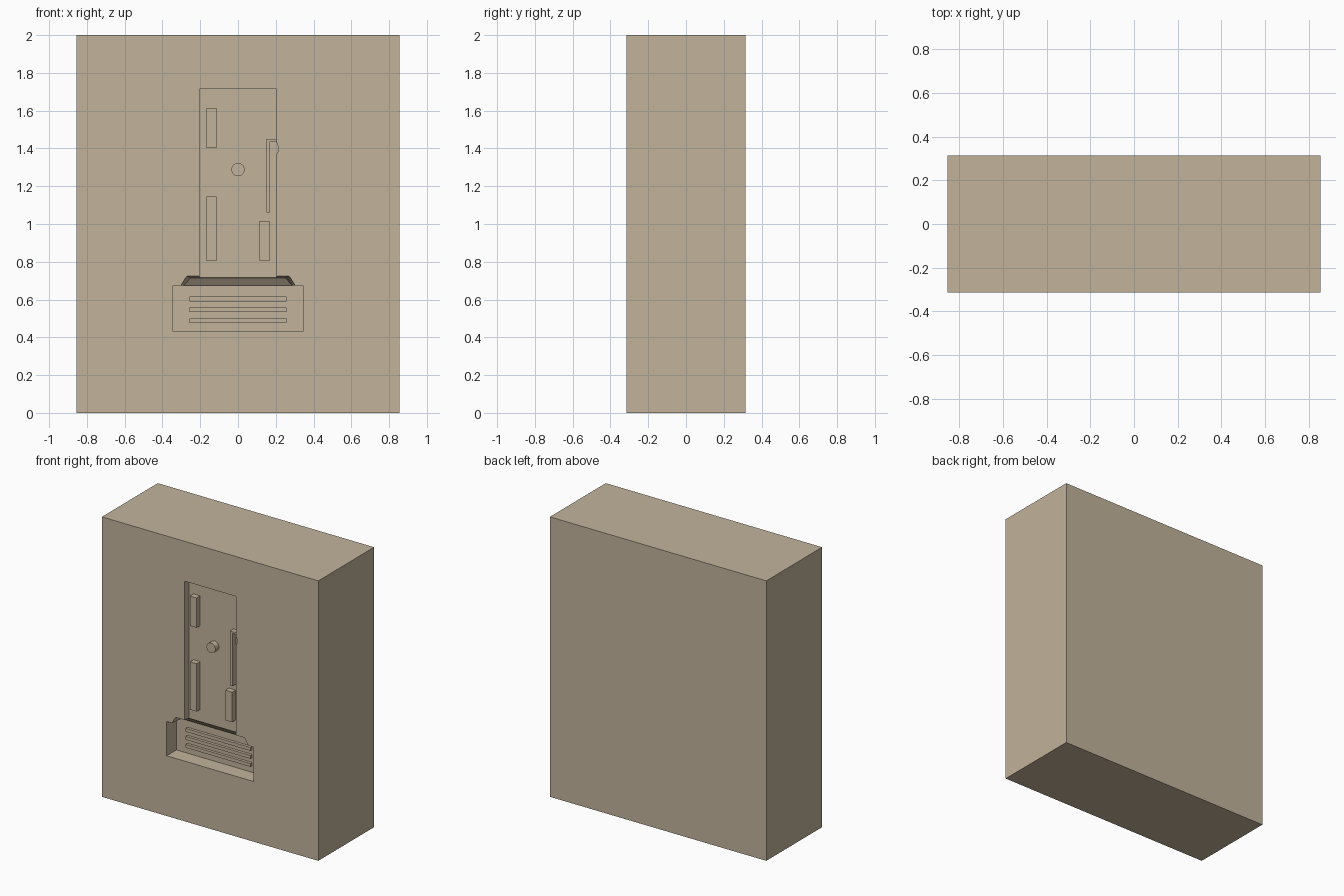
import bpy, bmesh, math
from mathutils import Vector, Matrix

if "Cube" in bpy.data.objects:
    bpy.data.objects.remove(bpy.data.objects["Cube"])

FRONT = -0.315          # y of the front face
OUT = 0.01              # how far cutters stick out of the front


def hull(name, pts):
    """Convex solid around a few points."""
    bm = bmesh.new()
    for p in pts:
        bm.verts.new(p)
    bmesh.ops.convex_hull(bm, input=bm.verts[:])
    bmesh.ops.dissolve_limit(bm, angle_limit=0.01, verts=bm.verts[:], edges=bm.edges[:])
    bmesh.ops.recalc_face_normals(bm, faces=bm.faces[:])
    me = bpy.data.meshes.new(name)
    bm.to_mesh(me)
    bm.free()
    ob = bpy.data.objects.new(name, me)
    bpy.context.collection.objects.link(ob)
    return ob


def prism(name, outline, d0, d1):
    """Front-view outline (x, z) swept between two depths behind the front."""
    return hull(name, [(x, FRONT + d, z) for d in (d0, d1) for x, z in outline])


def rect(x0, x1, z0, z1):
    return [(x0, z0), (x1, z0), (x1, z1), (x0, z1)]


block = prism("mould_block", rect(-0.855, 0.855, 0, 2), 0, 0.63)


def combine(ob, op):
    """Merge a helper solid into the block and remove the helper."""
    ob.hide_render = True
    mod = block.modifiers.new(ob.name, 'BOOLEAN')
    mod.operation, mod.object, mod.solver = op, ob, 'EXACT'
    bpy.context.view_layer.objects.active = block
    bpy.ops.object.modifier_apply(modifier=mod.name)
    bpy.data.objects.remove(ob)


# Cavity: tall upper recess, wide base recess, tapered neck, catch bump
combine(prism("upper_recess", rect(-0.203, 0.203, 0.69, 1.715), -OUT, 0.05), 'DIFFERENCE')
combine(prism("base_recess", rect(-0.343, 0.343, 0.43, 0.675), -OUT, 0.11), 'DIFFERENCE')
neck = []
for s in (-1, 1):
    for half, depth, z in ((0.307, -OUT, 0.67), (0.29, 0.095, 0.67),
                           (0.25, 0.06, 0.715), (0.273, -OUT, 0.725)):
        neck.append((s * half, FRONT + depth, z))
combine(hull("neck_recess", neck), 'DIFFERENCE')
combine(prism("catch_recess", [(0.19, 1.435), (0.203, 1.435), (0.216, 1.4),
                               (0.213, 1.385), (0.203, 1.367), (0.19, 1.367)],
              -OUT, 0.05), 'DIFFERENCE')

# Raised bars on the upper floor, and the L-shaped rib beside the catch
bars = [(-0.167, -0.113, 1.402, 1.615), (-0.167, -0.113, 0.803, 1.145),
        (0.113, 0.167, 0.803, 1.017), (0.15, 0.17, 1.06, 1.45),
        (0.15, 0.23, 1.437, 1.45)]
for b in bars:
    combine(prism("raised_bar", rect(*b), 0.01, 0.08), 'UNION')

# Round pin
circle = [(0.035 * math.cos(a), 1.288 + 0.035 * math.sin(a))
          for a in (i * math.tau / 32 for i in range(32))]
combine(prism("pin", circle, 0.01, 0.08), 'UNION')

# Three grip ridges on the base floor
for z in (0.489, 0.546, 0.603):
    combine(prism("grip_ridge", rect(-0.256, 0.256, z - 0.012, z + 0.012), 0.09, 0.14), 'UNION')

mat = bpy.data.materials.new("tan")
mat.diffuse_color = (0.54, 0.45, 0.33, 1)
mat.use_nodes = True
mat.node_tree.nodes["Principled BSDF"].inputs["Base Color"].default_value = mat.diffuse_color
block.data.materials.clear()
block.data.materials.append(mat)
